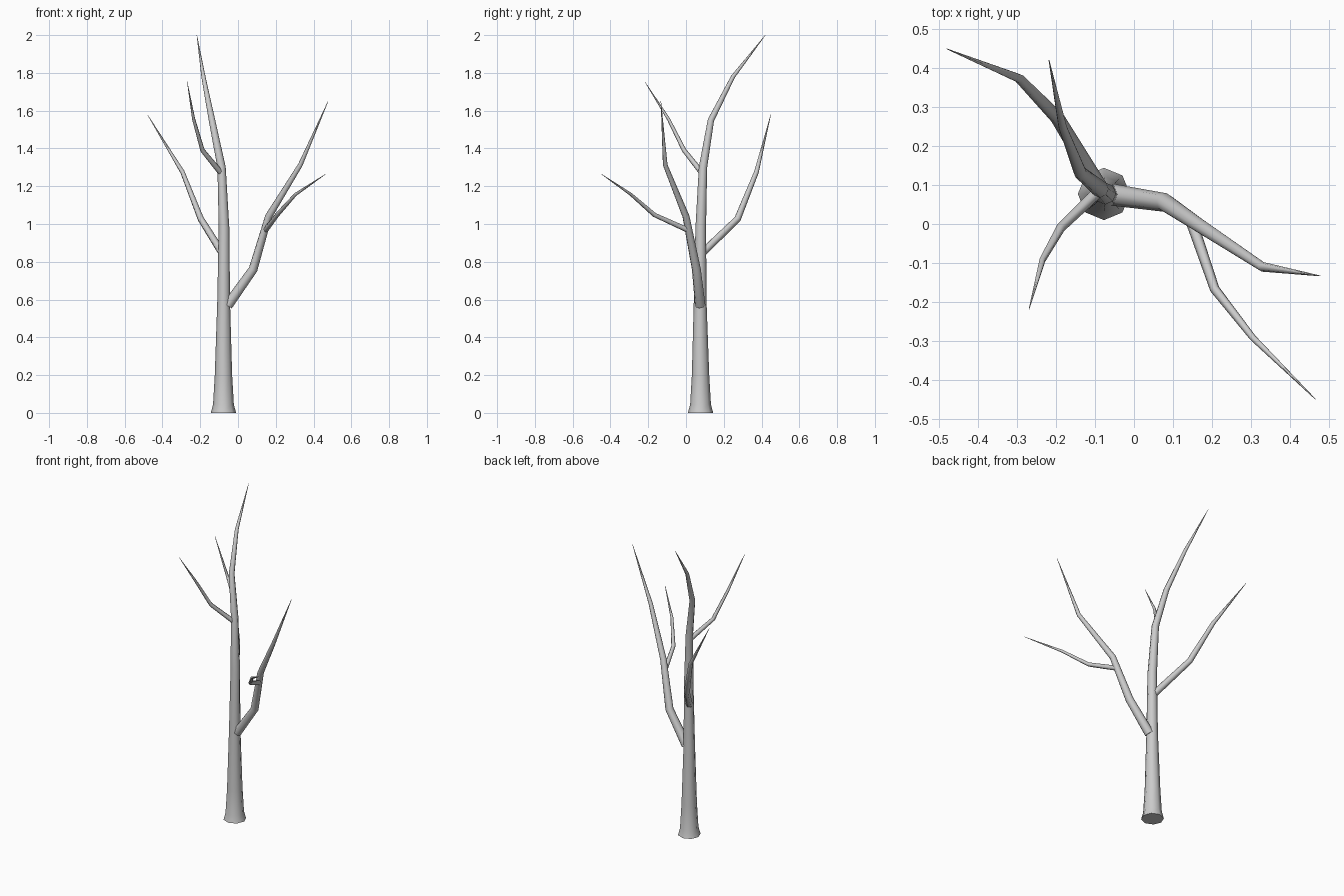
import bpy, bmesh, math
from mathutils import Vector

if "Cube" in bpy.data.objects:
    bpy.data.objects.remove(bpy.data.objects["Cube"])


def tube(name, sides, path):
    """Tapered tube through (x, y, z, radius) points, capped at both ends."""
    pts = [Vector(p[:3]) for p in path]
    last = len(pts) - 1
    segs = [(b - a).normalized() for a, b in zip(pts, pts[1:])]
    bm = bmesh.new()
    rings = []
    u = None
    prev = None
    for i, p in enumerate(pts):
        if i == 0:
            t = segs[0]
        elif i == last:
            t = segs[-1]
        else:
            t = (segs[i - 1] + segs[i]).normalized()
        if u is None:
            u = Vector((1, 0, 0)) if t.z > 0.99 else t.cross(Vector((0, 0, 1)))
        else:
            u = prev.rotation_difference(t) @ u
        u = (u - t * u.dot(t)).normalized()
        v = t.cross(u)
        prev = t
        ring = []
        for k in range(sides):
            a = 2 * math.pi * k / sides
            ring.append(bm.verts.new(p + (u * math.cos(a) + v * math.sin(a)) * path[i][3]))
        rings.append(ring)
    for lo, hi in zip(rings, rings[1:]):
        for k in range(sides):
            n = (k + 1) % sides
            bm.faces.new((lo[k], lo[n], hi[n], hi[k])).smooth = True
    caps = [bm.faces.new(list(reversed(rings[0]))), bm.faces.new(rings[-1])]
    for f in caps:
        for e in f.edges:
            e.smooth = False
    me = bpy.data.meshes.new(name)
    bm.to_mesh(me)
    bm.free()
    ob = bpy.data.objects.new(name, me)
    bpy.context.collection.objects.link(ob)
    return ob


# Trunk with flared foot, bending into the leading shoot
tube("trunk", 8, [
    (-0.077, 0.077, 0.0, 0.067), (-0.077, 0.077, 0.045, 0.055),
    (-0.077, 0.077, 0.20, 0.046), (-0.076, 0.075, 0.58, 0.034),
    (-0.074, 0.078, 0.98, 0.028), (-0.087, 0.09, 1.30, 0.022),
    (-0.138, 0.132, 1.55, 0.017), (-0.183, 0.249, 1.78, 0.011),
    (-0.218, 0.42, 2.0, 0.001)])

# Large lower branch to the right
tube("right_branch", 8, [
    (-0.055, 0.075, 0.57, 0.028), (0.08, 0.055, 0.76, 0.024),
    (0.162, 0.0, 1.04, 0.019), (0.33, -0.11, 1.313, 0.0125),
    (0.477, -0.133, 1.65, 0.001)])

# Small side branch growing forward from the right branch
tube("front_twig", 6, [
    (0.148, 0.005, 0.97, 0.015), (0.207, -0.167, 1.048, 0.0125),
    (0.305, -0.292, 1.157, 0.0085), (0.465, -0.449, 1.265, 0.001)])

# Branch to the back left
tube("left_branch", 6, [
    (-0.083, 0.085, 0.845, 0.021), (-0.197, 0.273, 1.027, 0.018),
    (-0.294, 0.373, 1.275, 0.0125), (-0.48, 0.449, 1.58, 0.001)])

# Short upper branch to the front left
tube("upper_branch", 6, [
    (-0.09, 0.085, 1.27, 0.015), (-0.188, -0.01, 1.39, 0.012),
    (-0.235, -0.093, 1.556, 0.0085), (-0.269, -0.218, 1.753, 0.001)])
